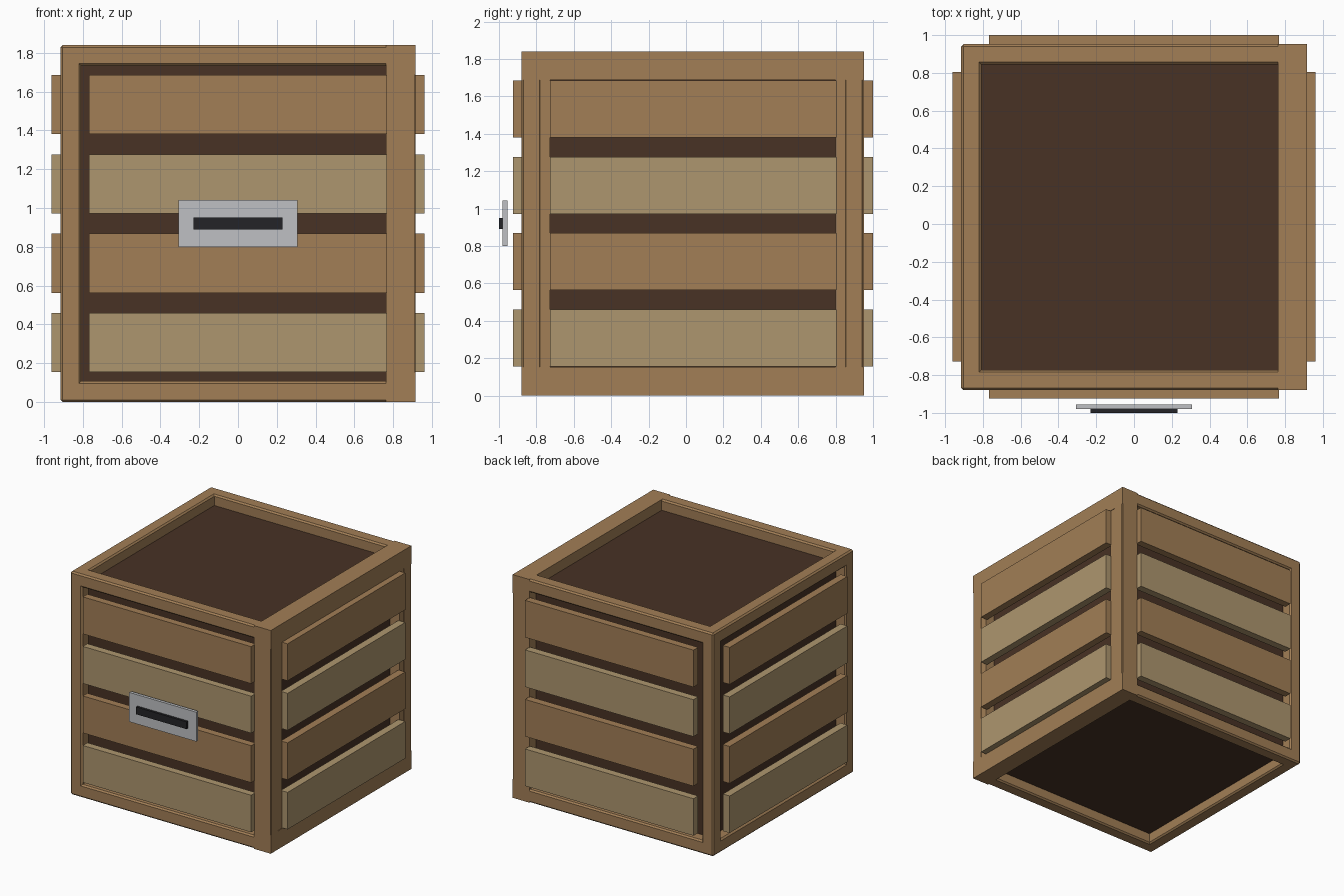
import bpy, bmesh
from mathutils import Vector, Matrix

if "Cube" in bpy.data.objects:
    bpy.data.objects.remove(bpy.data.objects["Cube"])


def material(name, rgb):
    m = bpy.data.materials.new(name)
    m.diffuse_color = (*rgb, 1)
    m.use_nodes = True
    m.node_tree.nodes["Principled BSDF"].inputs["Base Color"].default_value = m.diffuse_color
    return m


BROWN = material("brown_wood", (0.36, 0.21, 0.093))
TAN = material("tan_wood", (0.423, 0.305, 0.156))
DARK = material("dark_wood", (0.065, 0.032, 0.018))
STEEL = material("steel", (0.52, 0.53, 0.55))
BLACK = material("black", (0.017, 0.017, 0.02))


def finish(name, bm, *mats):
    me = bpy.data.meshes.new(name)
    bm.to_mesh(me)
    bm.free()
    for m in mats:
        me.materials.append(m)
    ob = bpy.data.objects.new(name, me)
    bpy.context.collection.objects.link(ob)
    return ob


def add_box(bm, lo, hi):
    lo, hi = Vector(lo), Vector(hi)
    mat = Matrix.Translation((lo + hi) / 2) @ Matrix.Diagonal((*(hi - lo), 1))
    return bmesh.ops.create_cube(bm, size=1, matrix=mat)


def box(name, lo, hi, mat):
    bm = bmesh.new()
    add_box(bm, lo, hi)
    return finish(name, bm, mat)


X = 0.915            # half width
Y0, Y1 = -0.88, 0.952
H = 1.84
RIM = 0.152          # frame width
DEPTH = 0.088        # recess depth of the dark panels

# Crate body: each face inset into a frame, with a recessed dark panel
bm = bmesh.new()
add_box(bm, (-X, Y0, 0), (X, Y1, H))
panels = list(bm.faces)
bmesh.ops.inset_individual(bm, faces=panels, thickness=RIM)
rim_edges = {e for f in panels for e in f.edges}
corner_edges = {e for e in bm.edges
                if not any(f in panels for f in e.link_faces)
                and e.calc_face_angle(0) > 1}
for f in panels:
    n = f.normal.copy()
    new = bmesh.ops.extrude_discrete_faces(bm, faces=[f])["faces"][0]
    new.material_index = 1
    bmesh.ops.translate(bm, vec=-n * DEPTH, verts=new.verts)
# chamfer outer corners and the recess rims
chamfer = [e for e in bm.edges if e.is_valid and e.calc_face_angle(0) > 1
           and not any(f.material_index == 1 for f in e.link_faces)]


def on_surface(v):
    return (abs(abs(v.co.x) - X) < 1e-4 or abs(v.co.y - Y0) < 1e-4
            or abs(v.co.y - Y1) < 1e-4 or abs(v.co.z) < 1e-4
            or abs(v.co.z - H) < 1e-4)


chamfer = [e for e in chamfer if all(on_surface(v) for v in e.verts)]
bmesh.ops.bevel(bm, geom=chamfer, offset=0.012, segments=1, affect='EDGES',
                clamp_overlap=True, material=0)
finish("crate_body", bm, BROWN, DARK)

# Sharp-edged square ring on the right side
bm = bmesh.new()
xa = X - RIM
for lo, hi in (((xa, Y0, 0), (X, Y1, RIM)),
               ((xa, Y0, H - RIM), (X, Y1, H)),
               ((xa, Y0, RIM), (X - 0.004, Y0 + RIM, H - RIM)),
               ((xa, Y1 - RIM, RIM), (X - 0.004, Y1, H - RIM))):
    add_box(bm, lo, hi)
finish("right_frame", bm, BROWN)

# Four slats on every side, alternating tan and brown
SH, PITCH, SX = 0.305, 0.4083, 0.768
for i in range(4):
    z0 = 0.155 + i * PITCH
    z1 = z0 + SH
    mat = BROWN if i % 2 else TAN
    box(f"front_slat_{i + 1}", (-SX, -0.925, z0), (SX, -0.865, z1), mat)
    box(f"back_slat_{i + 1}", (-SX, 0.938, z0), (SX, 1.0, z1), mat)
    for side, s in (("left", -1), ("right", 1)):
        xs = sorted((s * 0.90, s * 0.962))
        box(f"{side}_slat_{i + 1}", (xs[0], -0.728, z0), (xs[1], 0.805, z1), mat)

# Metal plate with a dark slot, standing just off the front
box("front_plate", (-0.306, -0.98, 0.80), (0.306, -0.955, 1.042), STEEL)
box("plate_slot", (-0.23, -1.0, 0.89), (0.23, -0.978, 0.95), BLACK)
